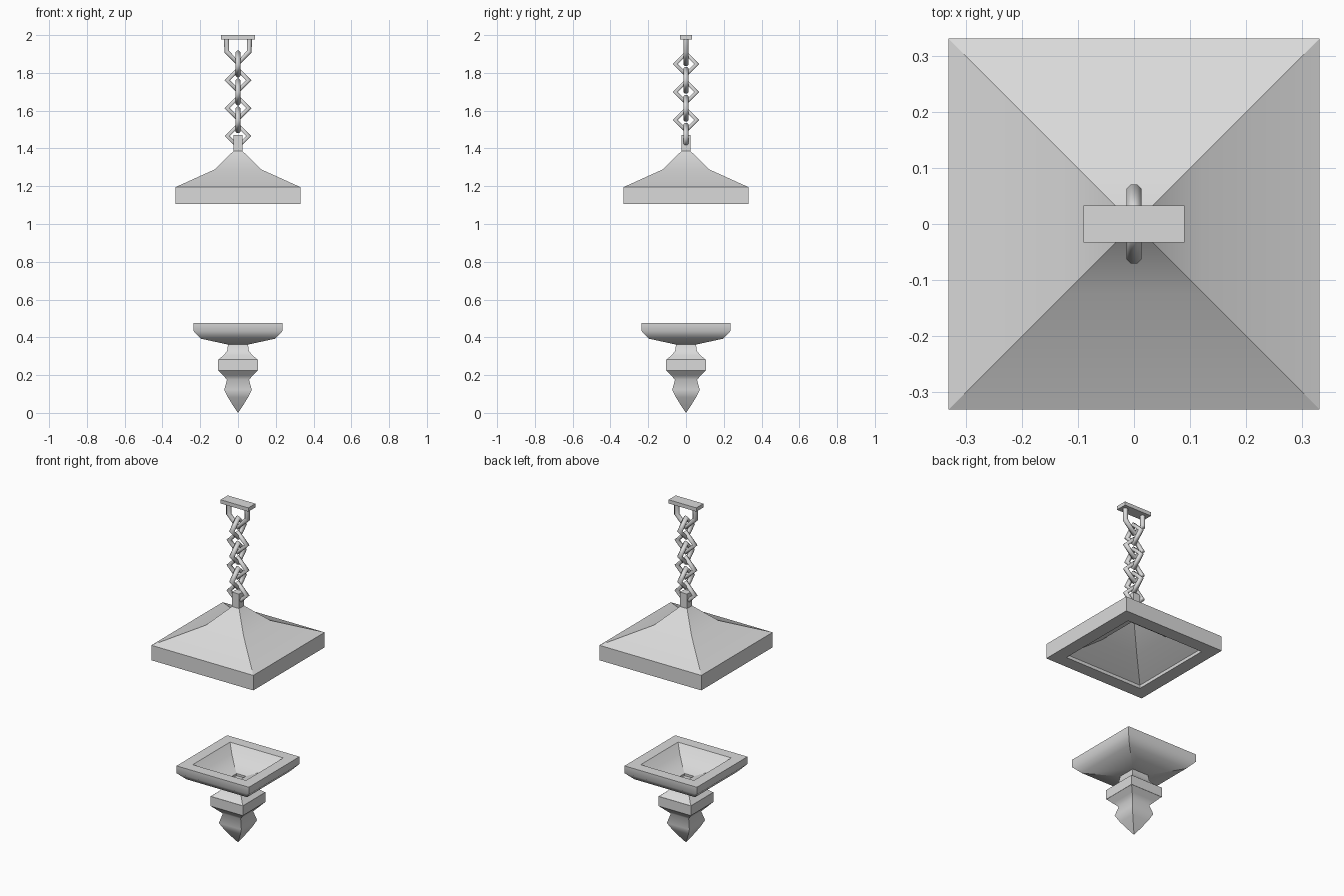
import bpy, bmesh, math
from mathutils import Vector

cube = bpy.data.objects.get("Cube")
if cube:
    bpy.data.objects.remove(cube, do_unlink=True)

metal = bpy.data.materials.new("light_grey_metal")
metal.use_nodes = True
GREY = (0.7, 0.7, 0.7, 1)
metal.diffuse_color = GREY
metal.node_tree.nodes["Principled BSDF"].inputs["Base Color"].default_value = GREY


def finish(name, bm):
    mesh = bpy.data.meshes.new(name)
    bm.to_mesh(mesh)
    bm.free()
    mesh.materials.append(metal)
    obj = bpy.data.objects.new(name, mesh)
    bpy.context.collection.objects.link(obj)
    return obj


def square_loft(name, profile, sharp_angle=62):
    """Square rings following (half width, height); smooth along the profile, sharp at the corners."""
    bm = bmesh.new()
    corners = ((1, 1), (-1, 1), (-1, -1), (1, -1))
    rings = []
    for w, z in profile:
        if w == 0:
            rings.append([bm.verts.new((0, 0, z))] * 4)
        else:
            rings.append([bm.verts.new((w * x, w * y, z)) for x, y in corners])
    for low, high in zip(rings, rings[1:]):
        for i in range(4):
            j = (i + 1) % 4
            bm.faces.new(dict.fromkeys((low[i], low[j], high[j], high[i])))
    for ring in (rings[0], rings[-1]):
        if ring[0] is not ring[1]:
            bm.faces.new(ring)
    bmesh.ops.recalc_face_normals(bm, faces=bm.faces)
    for f in bm.faces:
        f.smooth = True
    for e in bm.edges:
        is_corner = abs(e.verts[0].co.z - e.verts[1].co.z) > 1e-5
        if is_corner or e.calc_face_angle(0) > math.radians(sharp_angle):
            e.smooth = False
    return finish(name, bm)


def box(name, size, z):
    bm = bmesh.new()
    bmesh.ops.create_cube(bm, size=1)
    bmesh.ops.scale(bm, vec=size, verts=bm.verts)
    bmesh.ops.translate(bm, vec=(0, 0, z), verts=bm.verts)
    return finish(name, bm)


def rod(name, points, closed, radius=0.0145, sides=8):
    """Round bar mitred along a path in the xz plane."""
    bm = bmesh.new()
    pts = [Vector((x, 0, z)) for x, z in points]
    n = len(pts)
    rings = []
    for i, p in enumerate(pts):
        before = pts[i - 1] if closed or i > 0 else p
        after = pts[(i + 1) % n] if closed or i < n - 1 else p
        tangent = (after - p).normalized() + (p - before).normalized()
        side = Vector((0, 1, 0)).cross(tangent.normalized())
        ring = []
        for k in range(sides):
            a = math.tau * (k + 0.5) / sides
            ring.append(bm.verts.new(p + radius * (side * math.cos(a) + Vector((0, math.sin(a), 0)))))
        rings.append(ring)
    for i in range(n if closed else n - 1):
        r, s = rings[i], rings[(i + 1) % n]
        for k in range(sides):
            m = (k + 1) % sides
            bm.faces.new((r[k], r[m], s[m], s[k]))
    if not closed:
        bm.faces.new(rings[0])
        bm.faces.new(rings[-1])
    bmesh.ops.recalc_face_normals(bm, faces=bm.faces)
    for f in bm.faces:
        f.smooth = len(f.verts) == 4
    return finish(name, bm)


# Ceiling plate and the shackle below it
box("ceiling_plate", (0.18, 0.066, 0.022), 1.989)
rod("shackle", [(-0.06, 1.985), (-0.06, 1.913), (0, 1.85), (0.06, 1.913), (0.06, 1.985)], False)

# Chain of diamond links, alternately turned by a quarter
R = 0.057
for i in range(6):
    z = 1.847 - 0.148 * (i // 2) - 0.086 * (i % 2)
    link = rod(f"chain_link_{i + 1}", [(R, z), (0, z + R), (-R, z), (0, z - R)], True)
    if i % 2 == 0:
        link.rotation_euler.z = math.pi / 2

# Canopy: flared roof, straight rim and hollow underside
square_loft("canopy_post", [(0.023, 1.385), (0.023, 1.472)])
square_loft("canopy", [
    (0, 1.315), (0.12, 1.207), (0.255, 1.126), (0.255, 1.107),
    (0.331, 1.107), (0.331, 1.195), (0.123, 1.289), (0.02, 1.39), (0, 1.39)], 30)

# Basin with a small socket in its floor
square_loft("basin", [
    (0, 0.372), (0.03, 0.372), (0.03, 0.385), (0.08, 0.4), (0.135, 0.433), (0.173, 0.476),
    (0.235, 0.476), (0.235, 0.433), (0.197, 0.393), (0.05, 0.361), (0, 0.361)], 47)

# Stem, collar and pointed finial
square_loft("stem", [(0.105, 0.281), (0.075, 0.306), (0.058, 0.327), (0.052, 0.365)])
square_loft("collar", [(0.105, 0.225), (0.105, 0.282)])
square_loft("finial", [
    (0, 0), (0.027, 0.04), (0.053, 0.082), (0.073, 0.122),
    (0.058, 0.176), (0.08, 0.199), (0.105, 0.226)])
